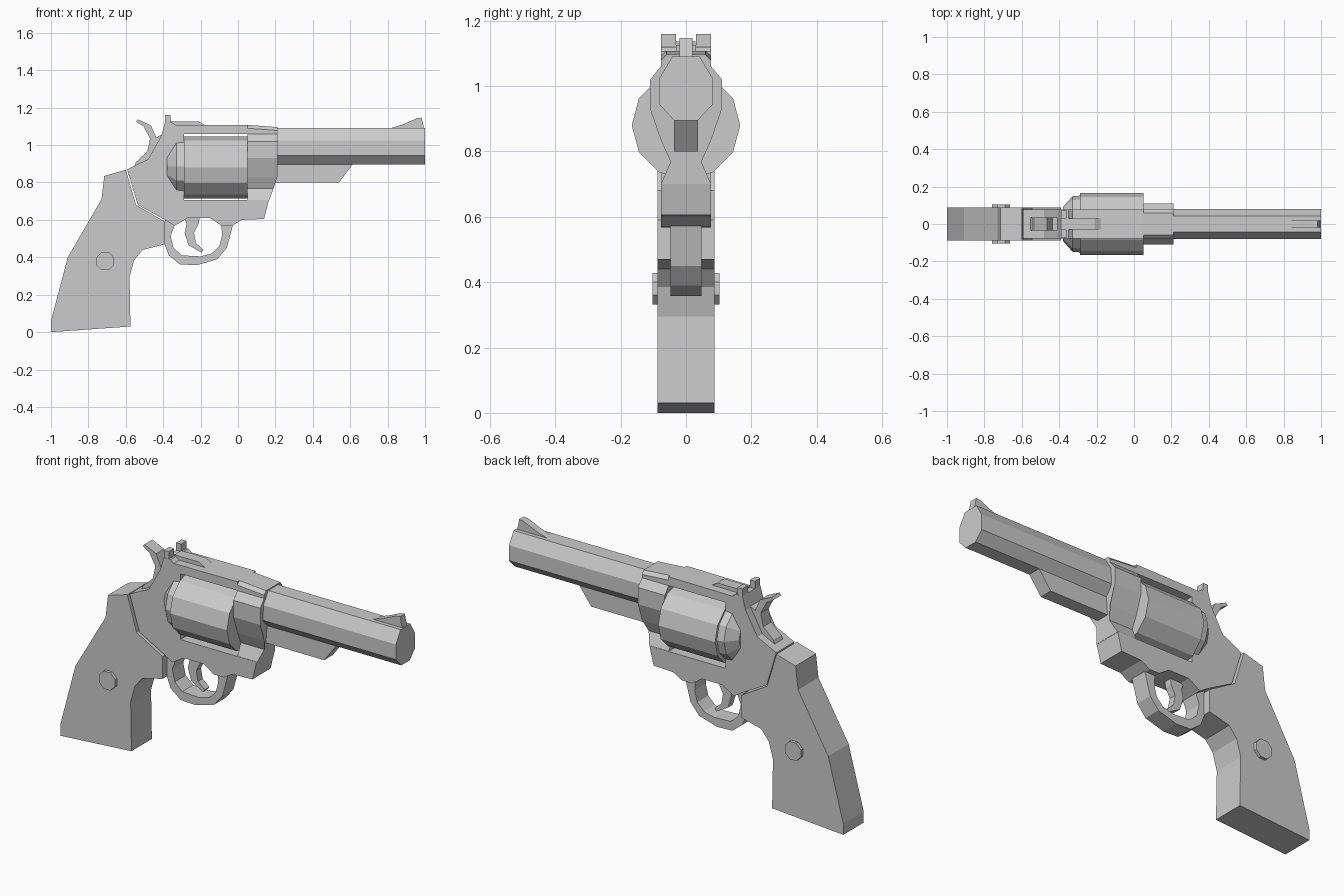
import bpy, bmesh, math

if "Cube" in bpy.data.objects:
    bpy.data.objects.remove(bpy.data.objects["Cube"])

steel = bpy.data.materials.new("grey")
steel.diffuse_color = (0.6, 0.6, 0.6, 1)
steel.use_nodes = True
steel.node_tree.nodes["Principled BSDF"].inputs["Base Color"].default_value = steel.diffuse_color


def finish(name, bm):
    bmesh.ops.recalc_face_normals(bm, faces=bm.faces)
    me = bpy.data.meshes.new(name)
    bm.to_mesh(me)
    bm.free()
    me.materials.append(steel)
    ob = bpy.data.objects.new(name, me)
    bpy.context.collection.objects.link(ob)
    return ob


def loft(name, rings):
    """Skin closed rings of equal length and cap both ends."""
    bm = bmesh.new()
    vs = [[bm.verts.new(p) for p in r] for r in rings]
    n = len(vs[0])
    for a, b in zip(vs, vs[1:]):
        for i in range(n):
            j = (i + 1) % n
            bm.faces.new((a[i], a[j], b[j], b[i]))
    bm.faces.new(vs[0])
    bm.faces.new(vs[-1])
    return finish(name, bm)


def plate(name, outline, y0, y1):
    """Side outline (x, z) extruded across the width."""
    return loft(name, [[(x, y, z) for x, z in outline] for y in (y0, y1)])


def lathe(name, stations, z, n=12):
    """Faceted round part along x from (x, radius) stations."""
    ang = [2 * math.pi * i / n for i in range(n)]
    return loft(name, [[(x, r * math.cos(a), z + r * math.sin(a)) for a in ang]
                       for x, r in stations])


def mirrored(half):
    return half + [(-y, z) for y, z in reversed(half)]


# Grip with a round stud on each side
plate("grip", [(-1, 0), (-1, .06), (-.91, .40), (-.73, .71), (-.715, .835),
               (-.60, .868), (-.545, .68), (-.39, .59), (-.39, .47),
               (-.51, .44), (-.555, .385), (-.58, .295), (-.575, .03)], -.087, .087)
stud = [(-.71 + .052 * math.cos(math.pi * (i + .5) / 4),
         .38 + .052 * math.sin(math.pi * (i + .5) / 4)) for i in range(8)]
for side, s in (("front", -1), ("back", 1)):
    plate("grip_stud_" + side, stud, s * .08, s * .103)

# Frame, open at the front where the collar closes it
plate("frame", [(-.593, .87), (-.48, .925), (-.41, 1.05), (-.39, 1.12),
                (-.35, 1.12), (-.33, 1.105), (.05, 1.108), (.05, 1.06),
                (-.29, 1.06), (-.29, .705), (.165, .705), (.14, .605),
                (.02, .60), (-.03, .57), (-.09, .57), (-.15, .61),
                (-.27, .61), (-.34, .568), (-.39, .60), (-.535, .68)], -.077, .077)

# Collar between cylinder and barrel, its foot sloping back
half = [(.06, 1.108), (.077, 1.09), (.077, 1.06), (.11, 1.02), (.11, .93),
        (.075, .83), (.047, .768), (.077, .70)]
ring = mirrored(half)


def nose(z):
    return .21 if z > .8 else .19 if z > .75 else .165


loft("collar", [[(.05, y, z) for y, z in ring],
                [(nose(z), y, z - (.012 if z > 1.08 else 0)) for y, z in ring]])

# Cylinder and recoil shield
lathe("cylinder", [(-.29, .166), (.05, .166)], .88)
lathe("recoil_shield", [(-.38, .09), (-.33, .148), (-.285, .152)], .885)

# Barrel and lug below it
barrel = mirrored([(.042, 1.09), (.081, 1.025), (.081, .943), (.036, .895)])
loft("barrel", [[(x, y, z) for y, z in barrel] for x in (.2, 1)])
plate("barrel_lug", [(.17, .90), (.615, .90), (.54, .80), (.17, .80)], -.036, .036)

# Sights
plate("front_sight", [(.80, 1.085), (.88, 1.11), (.955, 1.143), (.982, 1.147),
                      (.995, 1.085)], -.02, .02)
plate("rear_sight_base", [(-.36, 1.09), (-.36, 1.126), (-.21, 1.126),
                          (-.165, 1.10)], -.03, .03)
for side, s in (("front", -1), ("back", 1)):
    plate("rear_sight_post_" + side, [(-.39, 1.10), (-.39, 1.16), (-.36, 1.16),
                                      (-.36, 1.10)], s * .03, s * .076)

# Hammer
plate("hammer", [(-.555, .885), (-.545, .91), (-.485, .965), (-.47, 1.035),
                 (-.505, 1.10), (-.545, 1.125), (-.535, 1.137), (-.465, 1.105),
                 (-.437, 1.04), (-.40, 1.06), (-.40, .90)], -.034, .034)

# Trigger guard and trigger
plate("trigger_guard", [(-.39, .605), (-.40, .49), (-.37, .41), (-.31, .362),
                        (-.22, .358), (-.11, .39), (-.06, .45), (-.025, .58),
                        (-.09, .58), (-.085, .52), (-.10, .46), (-.14, .42),
                        (-.20, .405), (-.30, .41), (-.345, .45), (-.36, .515),
                        (-.335, .58)], -.047, .047)
plate("trigger", [(-.29, .62), (-.275, .58), (-.285, .53), (-.265, .465),
                  (-.195, .425), (-.185, .44), (-.225, .475), (-.235, .53),
                  (-.21, .58), (-.205, .62)], -.02, .02)
